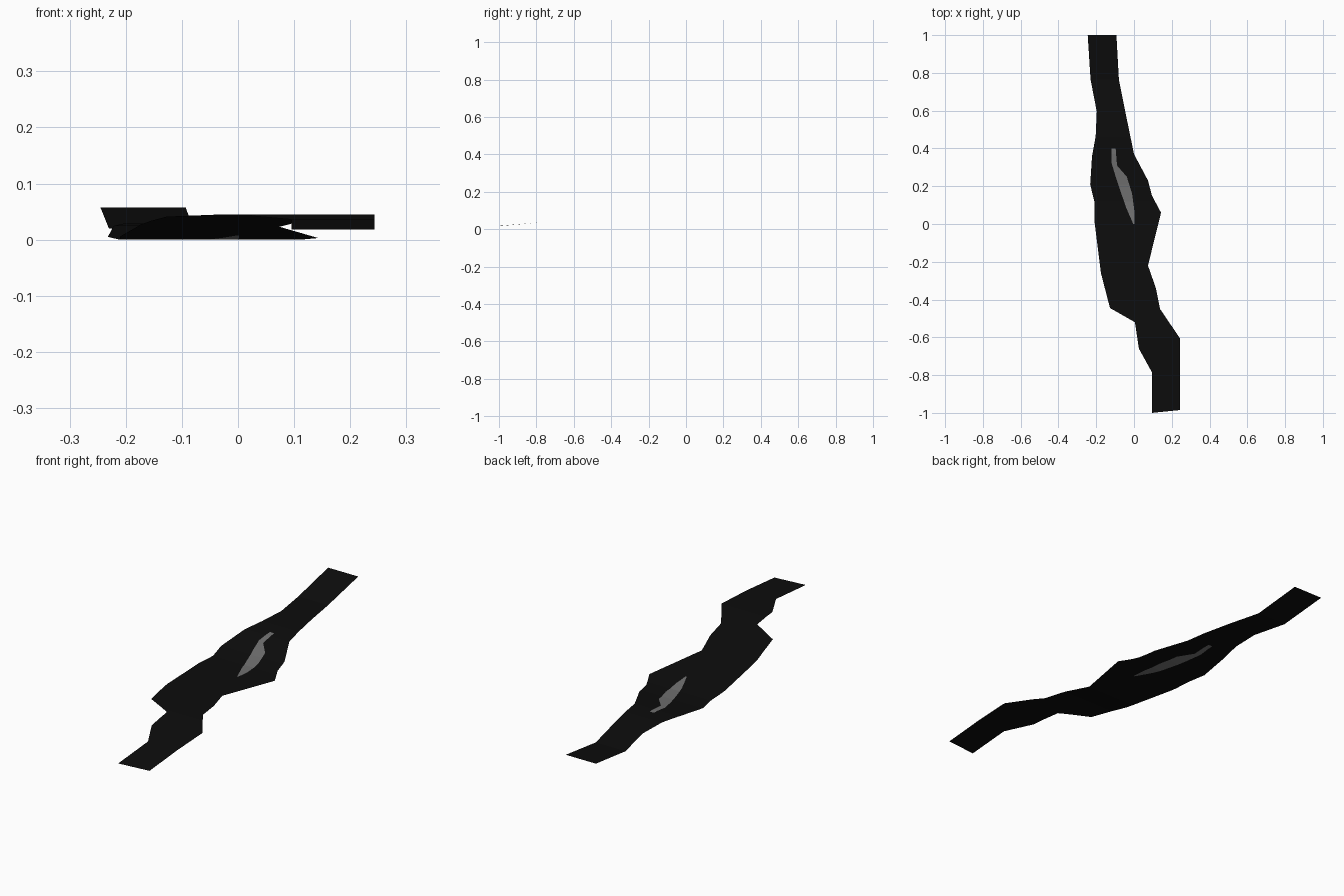
import bpy, bmesh

if "Cube" in bpy.data.objects:
    bpy.data.objects.remove(bpy.data.objects["Cube"])


def material(name, c):
    m = bpy.data.materials.new(name)
    m.diffuse_color = (c, c, c, 1)
    m.use_nodes = True
    m.node_tree.nodes["Principled BSDF"].inputs["Base Color"].default_value = m.diffuse_color
    return m


def lerp(points, y):
    """Piecewise linear value at y from sorted (y, value) pairs."""
    for (y0, v0), (y1, v1) in zip(points, points[1:]):
        if y <= y1:
            return v0 + (v1 - v0) * max(0, y - y0) / (y1 - y0)
    return points[-1][1]


# Outline edges and height, each as (y, value)
left = [(-1, .095), (-.785, .095), (-.66, .026), (-.52, .005), (-.445, -.127), (-.26, -.175),
        (.02, -.21), (.12, -.21), (.21, -.232), (.36, -.222), (.463, -.203), (.595, -.197),
        (.765, -.23), (1, -.245)]
right = [(-1, .243), (-.605, .243), (-.45, .138), (-.34, .116), (-.22, .074), (.06, .143),
         (.15, .095), (.23, .074), (.37, 0), (.55, -.037), (.765, -.08), (1, -.093)]
height = [(-1, .018), (-.785, .036), (-.605, .045), (-.5, .045), (-.34, .034), (-.22, .023),
          (.06, .003), (.12, 0), (.21, .005), (.37, .025), (.463, .029), (.595, .027),
          (.765, .02), (1, .057)]
# Grey streak edges
streak_l = [(0, -.004), (.09, -.043), (.17, -.07), (.25, -.097), (.32, -.118), (.4, -.118)]
streak_r = [(0, .002), (.07, .002), (.16, -.01), (.25, -.038), (.31, -.09), (.4, -.097)]

# Sheet of cross rows; rows inside the streak carry two extra points
rows = sorted({p[0] for edge in (left, right, height, streak_l, streak_r) for p in edge})
bm = bmesh.new()
grid = []
for y in rows:
    xs = [lerp(left, y), lerp(right, y)]
    if 0 <= y <= .4:
        xs[1:1] = [lerp(streak_l, y), lerp(streak_r, y)]
    grid.append([bm.verts.new((x, y, lerp(height, y))) for x in xs])
grid[0][1].co.y = -.985
for a, b in zip(grid, grid[1:]):
    if len(a) == len(b) == 4:
        for i in range(3):
            f = bm.faces.new((a[i], a[i + 1], b[i + 1], b[i]))
            f.material_index = int(i == 1)
    else:
        bm.faces.new(a + b[::-1])

mesh = bpy.data.meshes.new("winding_strip")
bm.to_mesh(mesh)
bm.free()
mesh.materials.append(material("black", .004))
mesh.materials.append(material("mid grey", .17))
strip = bpy.data.objects.new("winding_strip", mesh)
bpy.context.collection.objects.link(strip)
